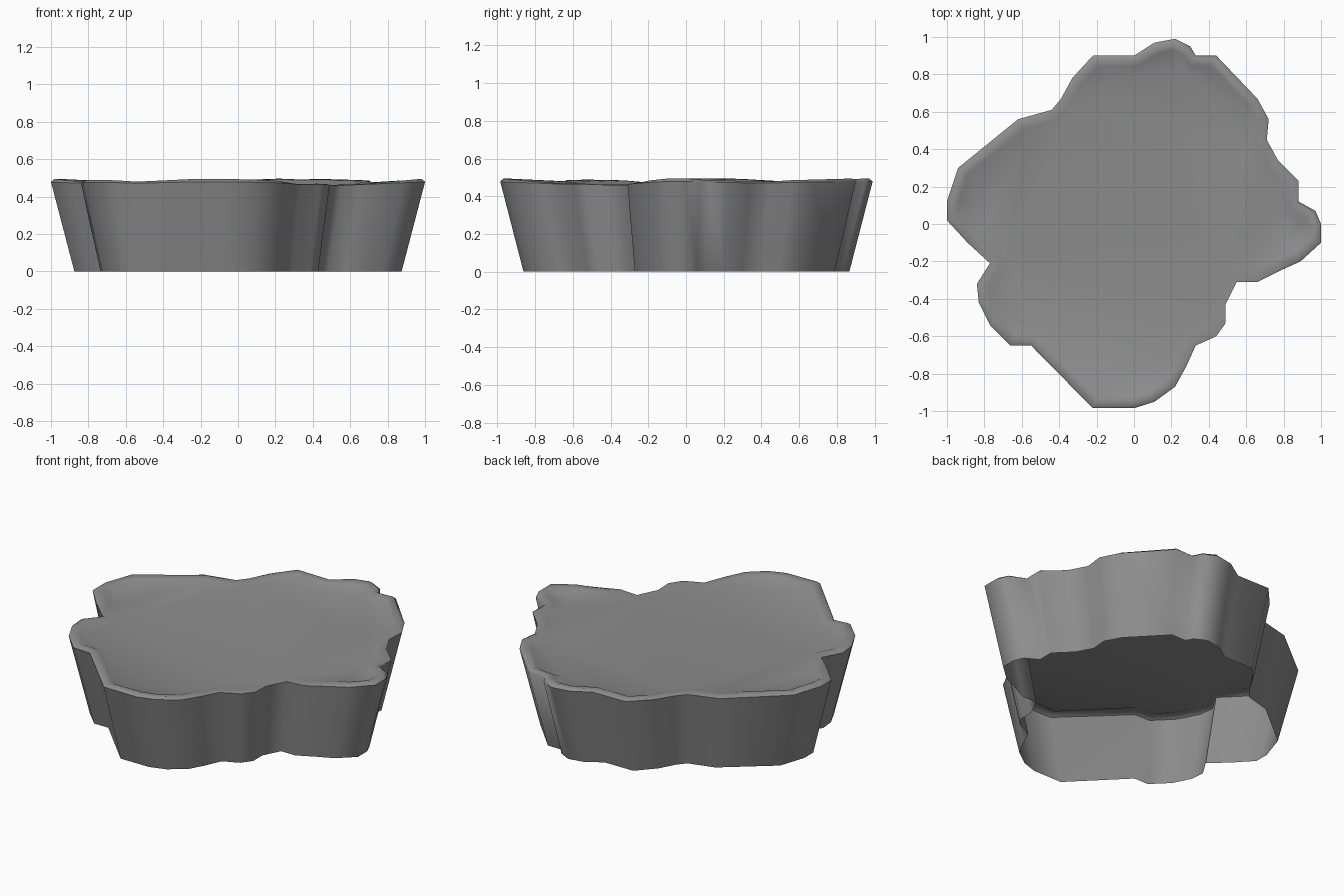
import bpy
import bmesh
from mathutils import Vector

default_cube = bpy.data.objects.get("Cube")
if default_cube:
    bpy.data.objects.remove(default_cube, do_unlink=True)

# Single stone colour
stone = bpy.data.materials.new("stone_grey")
stone.use_nodes = True
GREY = (0.27, 0.27, 0.27, 1)
stone.diffuse_color = GREY
shader = stone.node_tree.nodes["Principled BSDF"]
shader.inputs["Base Color"].default_value = GREY
shader.inputs["Roughness"].default_value = 0.8

# Rim outline in plan, clockwise from the right-hand tip
OUTLINE = [Vector(p) for p in (
    (-1, .02), (-1, .12), (-.94, .3), (-.62, .56), (-.44, .61), (-.39, .67),
    (-.33, .78), (-.22, .9), (0, .9), (.11, .97), (.22, .99), (.3, .95),
    (.33, .9), (.44, .9), (.66, .67), (.72, .56), (.71, .45), (.77, .34),
    (.88, .23), (.88, .12), (.97, .07), (1, 0), (1, -.1), (.89, -.2),
    (.78, -.25), (.66, -.31), (.55, -.31), (.49, -.43), (.49, -.53),
    (.44, -.6), (.33, -.65), (.28, -.76), (.22, -.87), (.11, -.95),
    (0, -.985), (-.22, -.985), (-.55, -.65), (-.66, -.65), (-.77, -.54),
    (-.83, -.42), (-.84, -.32), (-.77, -.21), (-.89, -.1))]
CAP_HEIGHT = .462


def inward(i):
    """Unit direction into the outline at corner i."""
    before, here = OUTLINE[i - 1], OUTLINE[i]
    after = OUTLINE[(i + 1) % len(OUTLINE)]
    along = (here - before).normalized() + (after - here).normalized()
    return Vector((along.y, -along.x)).normalized()


def rim_height(p):
    """The lip rises on the outer lobes and dips in the notches."""
    return .472 + .1 * (p.length - .78)


def ring(bm, inset, lift, scale=1):
    """Ring of vertices; lift blends from the cap height to the rim."""
    verts = []
    for i, p in enumerate(OUTLINE):
        q = (p + inward(i) * inset) * scale
        z = CAP_HEIGHT + (rim_height(p) - CAP_HEIGHT) * lift
        verts.append(bm.verts.new((q.x, q.y, z)))
    return verts


# Hollow flared wall, rounded lip and slightly sunken top
bm = bmesh.new()
foot = ring(bm, 0, 0, scale=.875)
for v in foot:
    v.co.z = 0
rings = [foot, ring(bm, 0, .5), ring(bm, .02, 1),
         ring(bm, .06, .7), ring(bm, .1, 0)]
for low, high in zip(rings, rings[1:]):
    for i in range(len(OUTLINE)):
        bm.faces.new((low[i - 1], high[i - 1], high[i], low[i]))
cap = bm.faces.new(rings[-1])
bmesh.ops.recalc_face_normals(bm, faces=bm.faces)
if cap.normal.z < 0:
    bmesh.ops.reverse_faces(bm, faces=bm.faces)
bmesh.ops.triangulate(bm, faces=[cap])

mesh = bpy.data.meshes.new("rock_platform")
bm.to_mesh(mesh)
bm.free()
mesh.materials.append(stone)
platform = bpy.data.objects.new("rock_platform", mesh)
bpy.context.collection.objects.link(platform)

# Smooth walls, keeping the deep notch crisp
bpy.ops.object.select_all(action="DESELECT")
platform.select_set(True)
bpy.context.view_layer.objects.active = platform
bpy.ops.object.shade_smooth_by_angle(angle=1.1)
